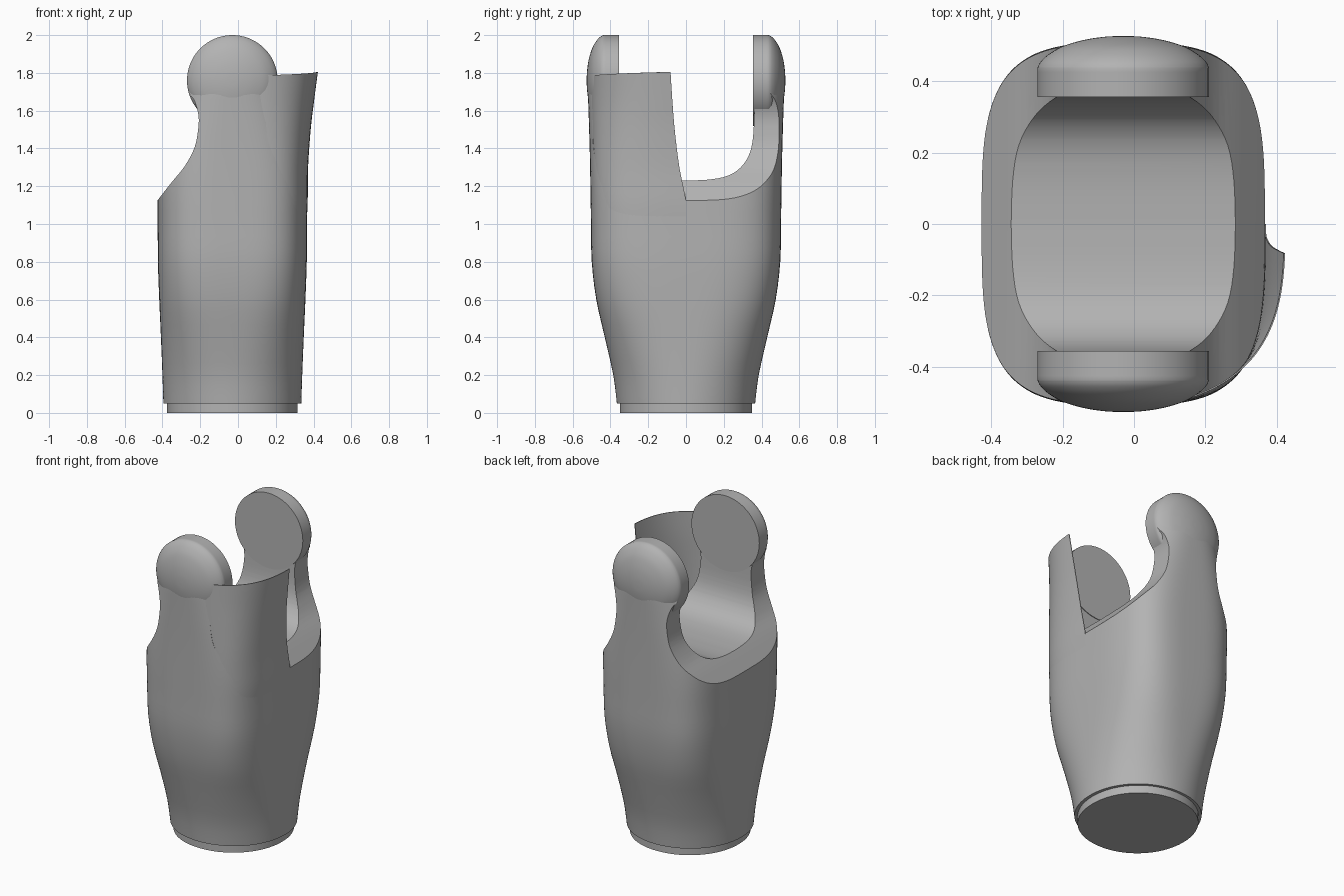
import bpy, bmesh, math

if "Cube" in bpy.data.objects:
    bpy.data.objects.remove(bpy.data.objects["Cube"])

CX = -0.03            # symmetry axis of the link in x
EAR_Z, EAR_R = 1.76, 0.24

grey = bpy.data.materials.new("plain_grey")
grey.diffuse_color = (0.45, 0.45, 0.45, 1)
grey.use_nodes = True
grey.node_tree.nodes["Principled BSDF"].inputs["Base Color"].default_value = grey.diffuse_color


def smooth(pts, steps=5):
    """Catmull-Rom curve through a list of tuples."""
    out = []
    for i in range(len(pts) - 1):
        p0, p1 = pts[max(i - 1, 0)], pts[i]
        p2, p3 = pts[i + 1], pts[min(i + 2, len(pts) - 1)]
        for s in range(steps):
            t = s / steps
            out.append(tuple(
                0.5 * (2 * b + (c - a) * t + (2 * a - 5 * b + 4 * c - d) * t * t
                       + (3 * b - a - 3 * c + d) * t ** 3)
                for a, b, c, d in zip(p0, p1, p2, p3)))
    return out + [pts[-1]]


def make(name, verts, faces):
    me = bpy.data.meshes.new(name)
    me.from_pydata(verts, [], faces)
    bm = bmesh.new()
    bm.from_mesh(me)
    bmesh.ops.recalc_face_normals(bm, faces=bm.faces)
    bm.to_mesh(me)
    bm.free()
    me.materials.append(grey)
    ob = bpy.data.objects.new(name, me)
    bpy.context.collection.objects.link(ob)
    return ob


def activate(ob):
    bpy.ops.object.select_all(action='DESELECT')
    ob.select_set(True)
    bpy.context.view_layer.objects.active = ob


def shade(ob, angle=30):
    activate(ob)
    bpy.ops.object.shade_smooth_by_angle(angle=math.radians(angle))


def power(v, e):
    return math.copysign(abs(v) ** e, v)


def section(t, hx, hy, n):
    """Point on a superellipse."""
    return CX + hx * power(math.cos(t), 2 / n), hy * power(math.sin(t), 2 / n)


def skin(name, rings):
    """Closed solid through equal-length rings of points."""
    c = len(rings[0])
    faces = [(r * c + k, r * c + (k + 1) % c, (r + 1) * c + (k + 1) % c, (r + 1) * c + k)
             for r in range(len(rings) - 1) for k in range(c)]
    faces += [tuple(range(c)), tuple(range((len(rings) - 1) * c, len(rings) * c))]
    return make(name, [p for ring in rings for p in ring], faces)


def loft(name, rows, count=128):
    """Solid through rows of (z, half x, half y, squareness)."""
    return skin(name, [[section(math.tau * k / count, hx, hy, n) + (z,) for k in range(count)]
                       for z, hx, hy, n in rows])


def prism(name, pts, place):
    """Extrude a 2D outline; place(a, b, depth) gives the 3D point."""
    return skin(name, [[place(a, b, d) for a, b in pts] for d in (-1, 1)])


def boolean(ob, cutter, op):
    mod = ob.modifiers.new("cut", 'BOOLEAN')
    mod.operation, mod.solver, mod.object = op, 'EXACT', cutter
    activate(ob)
    bpy.ops.object.modifier_apply(modifier=mod.name)
    bpy.data.objects.remove(cutter)


# Main body
rows = smooth([
    (0.05, .365, .366, 2.05), (0.2, .370, .385, 2.2), (0.4, .378, .430, 2.55),
    (0.6, .387, .475, 3.05), (0.8, .394, .499, 3.4), (1.0, .395, .503, 3.5),
    (1.2, .396, .506, 3.5), (1.4, .388, .510, 3.2), (1.6, .362, .516, 2.8),
    (1.76, .342, .520, 2.5), (1.9, .330, .505, 2.4)], 3)
body = loft("link_body", rows)

# Front outline: shoulders and necks, stopping at the ear centres
half = [(0.6, -0.1), (0.6, 1.0)] + smooth([
    (.40, 1.12), (.322, 1.22), (.253, 1.305), (.20, 1.405), (.18, 1.51),
    (.18, 1.58), (.20, 1.65), (.226, 1.69), (.237, 1.74), (.238, 1.765)], 4)
outline = [(CX + x, z) for x, z in half] + [(CX - x, z) for x, z in reversed(half)]
boolean(body, prism("outline_cutter", outline, lambda a, b, d: (a, d, b)), 'INTERSECT')

# U-shaped channel between the ears
side = smooth([(0.0, 1.23), (.12, 1.235), (.22, 1.255), (.29, 1.30), (.335, 1.37),
               (.355, 1.46), (.362, 1.6)], 4) + [(.362, 2.2)]
channel = side + [(-y, z) for y, z in reversed(side[1:])]
boolean(body, prism("channel_cutter", channel, lambda a, b, d: (d, a, b)), 'DIFFERENCE')
shade(body)

# Round ears: flat pad inside, domed outside
dome = [(EAR_R, .355), (EAR_R, .425)] + smooth([
    (EAR_R, .437), (.232, .453), (.21, .474), (.17, .497), (.11, .515), (.05, .524), (.004, .526)], 4)
for name, s in (("front_ear", -1), ("back_ear", 1)):
    shade(skin(name, [[(CX + r * math.cos(math.tau * k / 72), s * y,
                        EAR_Z + r * math.sin(math.tau * k / 72)) for k in range(72)]
                      for r, y in dome]), 40)

# Recessed plug under the body
shade(loft("base_plug", [(0, .345, .35, 2.05), (0.09, .345, .35, 2.05)]))

# Thin flared guard wall on the front right quarter, blending into the front ear
# rows: z, free edge y, flared half x, body half x, half y, squareness
edge = smooth([(1.0, 0.0, .391, .391, .499, 3.5), (1.12, 0.0, .397, .394, .504, 3.5),
               (1.3, .035, .399, .393, .508, 3.4), (1.5, .060, .413, .376, .513, 3.1),
               (1.65, .072, .431, .357, .518, 2.85), (1.805, .082, .452, .343, .521, 2.7)], 4)
cols, verts = 35, []
for z, y_edge, flare, inner, hy, n in edge:
    t0 = math.asin((max(y_edge, 0) / hy) ** (n / 2))
    t1 = math.acos((.12 / inner) ** (n / 2))
    for k in range(cols):
        f = k / (cols - 1)
        s = f ** 3
        x, y = section(-(t0 + (t1 - t0) * f), flare + (inner - flare) * s, hy - .009 * s, n)
        verts.append((x, y, z - 0.02 * f * max(0, z - 1.12) / .685))
faces = [(i * cols + k, i * cols + k + 1, (i + 1) * cols + k + 1, (i + 1) * cols + k)
         for i in range(len(edge) - 1) for k in range(cols - 1)]
guard = make("guard_wall", verts, faces)
mod = guard.modifiers.new("thickness", 'SOLIDIFY')
mod.thickness, mod.offset = 0.004, 0
activate(guard)
bpy.ops.object.modifier_apply(modifier=mod.name)
shade(guard)
